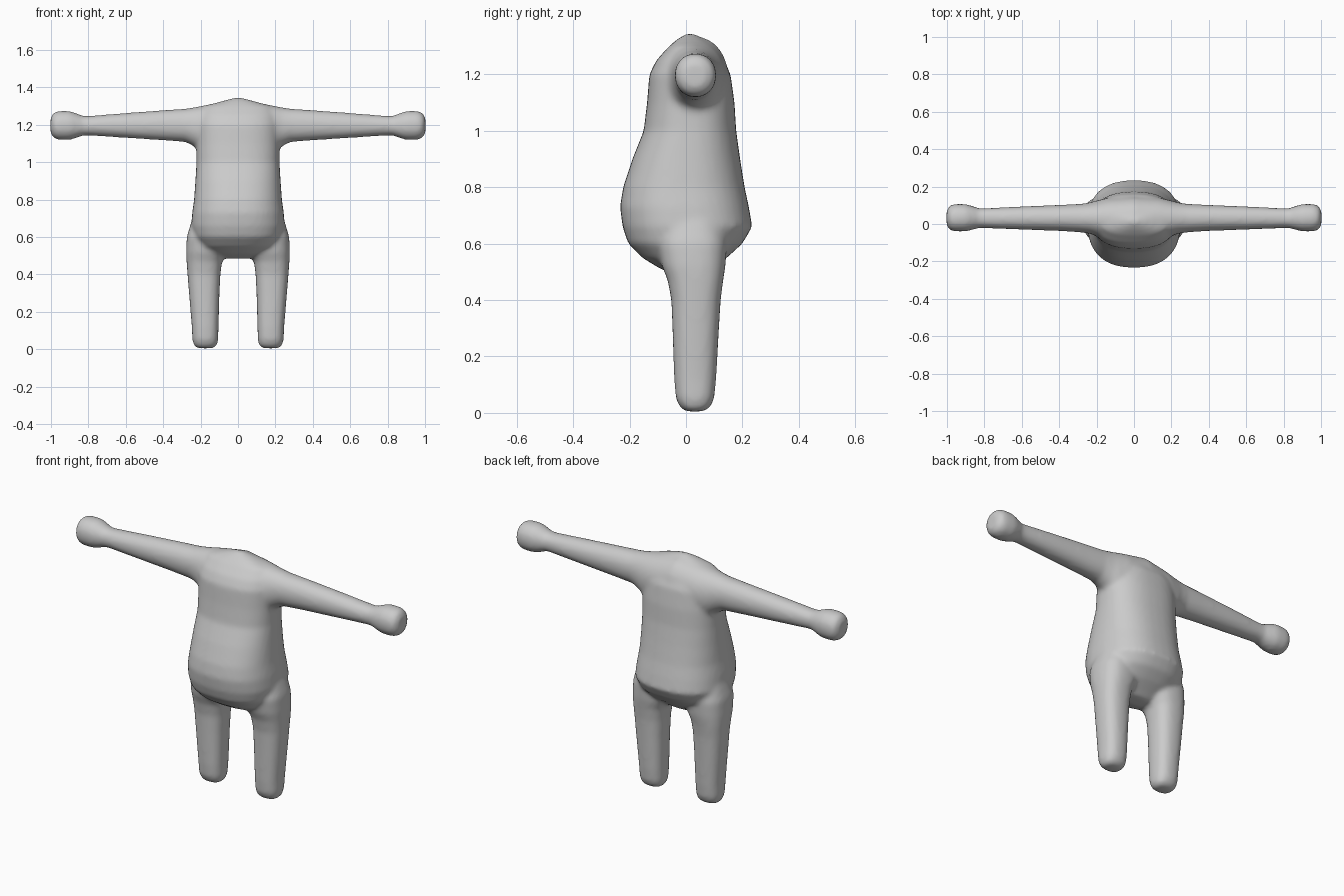
import bpy, bmesh, math

clay = bpy.data.materials.new("grey clay")
clay.diffuse_color = (0.6, 0.6, 0.6, 1)

bm = bmesh.new()
SEGMENTS = 40


def loft(rings, place, power):
    """Skin rounded sections (t, a_min, a_max, b_min, b_max) into a closed tube."""
    loops = []
    for t, a0, a1, b0, b1 in rings:
        loop = []
        for i in range(SEGMENTS):
            ang = 2 * math.pi * i / SEGMENTS
            c, s = math.cos(ang), math.sin(ang)
            a = (a0 + a1) / 2 + (a1 - a0) / 2 * math.copysign(abs(c) ** (2 / power), c)
            b = (b0 + b1) / 2 + (b1 - b0) / 2 * math.copysign(abs(s) ** (2 / power), s)
            loop.append(bm.verts.new(place(t, a, b)))
        loops.append(loop)
    for lo, hi in zip(loops, loops[1:]):
        for i in range(SEGMENTS):
            j = (i + 1) % SEGMENTS
            bm.faces.new((lo[i], lo[j], hi[j], hi[i]))
    bm.faces.new(loops[0][::-1])
    bm.faces.new(loops[-1])


# Torso: height, half width, front, back
torso = [(0.485, 0.08, -0.02, 0.06), (0.51, 0.15, -0.09, 0.09), (0.55, 0.20, -0.155, 0.145),
         (0.60, 0.235, -0.205, 0.20), (0.66, 0.25, -0.225, 0.235), (0.73, 0.245, -0.234, 0.223),
         (0.80, 0.235, -0.223, 0.208), (0.90, 0.228, -0.19, 0.192), (1.00, 0.222, -0.15, 0.178),
         (1.10, 0.222, -0.138, 0.172), (1.20, 0.222, -0.13, 0.158), (1.25, 0.21, -0.105, 0.135),
         (1.30, 0.18, -0.06, 0.10), (1.325, 0.09, -0.03, 0.06), (1.343, 0.025, 0.0, 0.03)]
loft([(z, -w, w, f, b) for z, w, f, b in torso], lambda t, a, b: (a, b, t), 2.4)

# Arms with rounded fists: distance out, front, back, bottom, top
arm = [(0.0, -0.09, 0.15, 1.04, 1.335), (0.14, -0.085, 0.14, 1.04, 1.312),
       (0.20, -0.065, 0.125, 1.055, 1.30), (0.235, -0.052, 0.115, 1.085, 1.293),
       (0.28, -0.045, 0.108, 1.108, 1.286), (0.40, -0.037, 0.102, 1.117, 1.278),
       (0.60, -0.03, 0.094, 1.13, 1.263), (0.80, -0.022, 0.084, 1.143, 1.247),
       (0.83, -0.022, 0.084, 1.143, 1.247), (0.86, -0.03, 0.095, 1.131, 1.26),
       (0.90, -0.04, 0.107, 1.119, 1.274), (0.96, -0.04, 0.107, 1.119, 1.274),
       (0.987, -0.031, 0.098, 1.13, 1.264), (1.002, -0.005, 0.07, 1.155, 1.238)]
# Legs: height, inner, outer, front, back
leg = [(0.005, 0.135, 0.215, 0.0, 0.06), (0.018, 0.113, 0.235, -0.02, 0.085),
       (0.05, 0.106, 0.244, -0.036, 0.10), (0.12, 0.104, 0.247, -0.042, 0.107),
       (0.30, 0.099, 0.262, -0.048, 0.117), (0.40, 0.094, 0.27, -0.052, 0.123),
       (0.47, 0.085, 0.275, -0.065, 0.132), (0.52, 0.06, 0.277, -0.085, 0.14),
       (0.60, 0.05, 0.274, -0.10, 0.145), (0.68, 0.05, 0.25, -0.08, 0.13),
       (0.76, 0.05, 0.20, -0.05, 0.10)]
for side in (-1, 1):
    loft(arm, lambda t, a, b: (side * t, a, b), 2.1)
    loft(leg, lambda t, a, b: (side * a, b, t), 2.5)

bmesh.ops.recalc_face_normals(bm, faces=bm.faces)
mesh = bpy.data.meshes.new("body")
bm.to_mesh(mesh)
bm.free()
body = bpy.data.objects.new("body", mesh)
bpy.context.collection.objects.link(body)
mesh.materials.append(clay)

# Fuse the parts into one skin and soften the joints
fuse = body.modifiers.new("fuse", 'REMESH')
fuse.mode = 'VOXEL'
fuse.voxel_size = 0.011
fuse.use_smooth_shade = True
soften = body.modifiers.new("soften", 'SMOOTH')
soften.factor = 0.5
soften.iterations = 10
